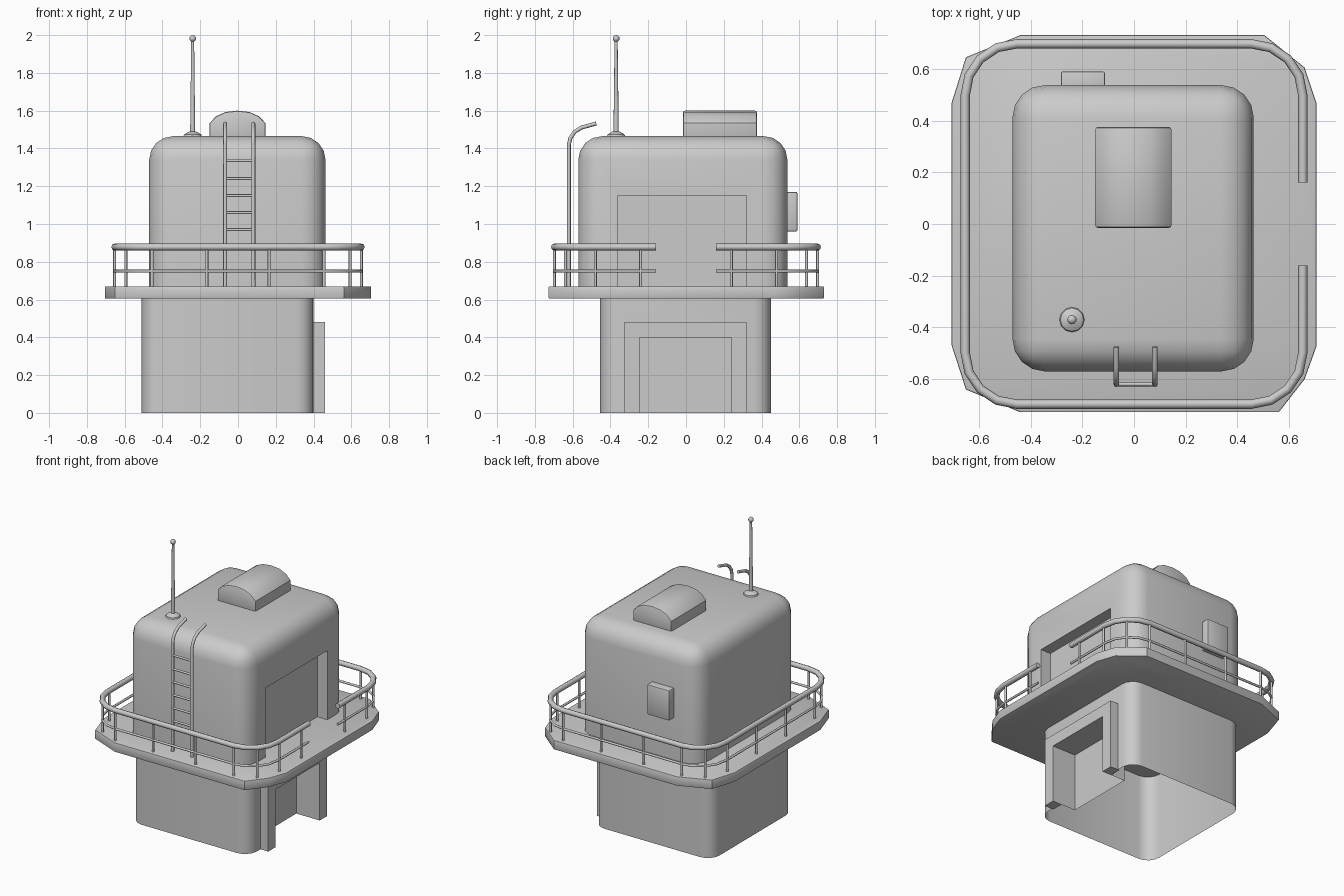
import bpy, bmesh, math
from mathutils import Vector

if "Cube" in bpy.data.objects:
    bpy.data.objects.remove(bpy.data.objects["Cube"])


def finish(name, bm, angle=35):
    bmesh.ops.recalc_face_normals(bm, faces=bm.faces)
    me = bpy.data.meshes.new(name)
    bm.to_mesh(me)
    bm.free()
    ob = bpy.data.objects.new(name, me)
    bpy.context.collection.objects.link(ob)
    smooth(ob, angle)
    return ob


def smooth(ob, angle=35):
    bpy.ops.object.select_all(action='DESELECT')
    ob.select_set(True)
    bpy.context.view_layer.objects.active = ob
    bpy.ops.object.shade_smooth_by_angle(angle=math.radians(angle))


def box(name, lo, hi, bevel=0, segs=2, pick=None):
    """Box between two corners; pick chooses which edges get bevelled."""
    bm = bmesh.new()
    bmesh.ops.create_cube(bm, size=1)
    for v in bm.verts:
        v.co = Vector([lo[i] if v.co[i] < 0 else hi[i] for i in range(3)])
    if bevel:
        edges = [e for e in bm.edges if pick is None or pick(e)]
        bmesh.ops.bevel(bm, geom=edges, offset=bevel, segments=segs, profile=0.5, affect='EDGES')
    return finish(name, bm)


def prism(name, pts, direction, bevel=0):
    """Extrude a closed outline along a direction."""
    bm = bmesh.new()
    face = bm.faces.new([bm.verts.new(p) for p in pts])
    out = bmesh.ops.extrude_face_region(bm, geom=[face], use_keep_orig=True)
    bmesh.ops.translate(bm, vec=direction, verts=[g for g in out['geom'] if isinstance(g, bmesh.types.BMVert)])
    if bevel:
        bmesh.ops.recalc_face_normals(bm, faces=bm.faces)
        sharp = [e for e in bm.edges if e.calc_face_angle(0) > 1.2]
        bmesh.ops.bevel(bm, geom=sharp, offset=bevel, segments=2, profile=0.5, affect='EDGES')
    return finish(name, bm)


def tube(name, paths, radius, res=2):
    cu = bpy.data.curves.new(name, 'CURVE')
    cu.dimensions = '3D'
    cu.bevel_depth = radius
    cu.bevel_resolution = res
    cu.use_fill_caps = True
    for path in paths:
        sp = cu.splines.new('POLY')
        sp.points.add(len(path) - 1)
        for p, co in zip(sp.points, path):
            p.co = (*co, 1)
    ob = bpy.data.objects.new(name, cu)
    bpy.context.collection.objects.link(ob)
    bpy.ops.object.select_all(action='DESELECT')
    ob.select_set(True)
    bpy.context.view_layer.objects.active = ob
    bpy.ops.object.convert(target='MESH')
    smooth(bpy.context.view_layer.objects.active, 50)


def cut(ob, lo, hi):
    cutter = box("cutter", lo, hi)
    cutter.hide_render = True
    mod = ob.modifiers.new("cut", 'BOOLEAN')
    mod.operation = 'DIFFERENCE'
    mod.solver = 'EXACT'
    mod.object = cutter
    bpy.ops.object.select_all(action='DESELECT')
    ob.select_set(True)
    bpy.context.view_layer.objects.active = ob
    bpy.ops.object.modifier_apply(modifier=mod.name)
    bpy.data.objects.remove(cutter)
    smooth(ob)


def upright(e):
    a, b = e.verts
    return abs(a.co.z - b.co.z) > 0.1


# Lower body with doorway recess, open underneath
base = box("lower_body", (-0.51, -0.455, 0), (0.40, 0.45, 0.62), 0.09, 4, upright)
cut(base, (0.28, -0.245, -0.2), (0.7, 0.24, 0.40))
bm = bmesh.new()
bm.from_mesh(base.data)
under = [f for f in bm.faces if all(v.co.z < 0.001 for v in f.verts)]
bmesh.ops.delete(bm, geom=under, context='FACES')
bm.to_mesh(base.data)
bm.free()

# Door frame
frame = [(-0.325, 0), (-0.325, 0.48), (0.32, 0.48), (0.32, 0),
         (0.24, 0), (0.24, 0.40), (-0.245, 0.40), (-0.245, 0)]
prism("door_frame", [(0.39, y, z) for y, z in frame], (0.07, 0, 0))

# Deck
deck = [(0.705, 0.47), (0.66, 0.605), (0.505, 0.73), (-0.44, 0.73), (-0.65, 0.645), (-0.705, 0.47),
        (-0.705, -0.47), (-0.65, -0.64), (-0.44, -0.728), (0.56, -0.728), (0.66, -0.6), (0.705, -0.475)]
prism("deck", [(x, y, 0.605) for x, y in deck], (0, 0, 0.065), 0.006)

# Upper cabin with wide doorway recess
cabin = box("upper_cabin", (-0.47, -0.57, 0.66), (0.463, 0.537, 1.465), 0.125, 4,
            lambda e: max(v.co.z for v in e.verts) > 1)
cut(cabin, (0.385, -0.36, 0.5), (0.7, 0.32, 1.15))

# Back wall box
box("wall_box", (-0.283, 0.50, 0.96), (-0.112, 0.59, 1.17), 0.008)

# Roof vent with arched top
vent = [(-0.15, 1.44), (-0.15, 1.535), (-0.115, 1.571), (-0.065, 1.593), (-0.003, 1.60),
        (0.06, 1.593), (0.11, 1.571), (0.145, 1.535), (0.145, 1.44)]
prism("roof_vent", [(x, -0.015, z) for x, z in vent], (0, 0.39, 0), 0.01)


# Antenna: base disc, tapering mast and tip ball
def cone(name, r1, r2, z1, z2, n=10):
    bm = bmesh.new()
    bmesh.ops.create_cone(bm, cap_ends=True, segments=n, radius1=r1, radius2=r2, depth=z2 - z1)
    bmesh.ops.translate(bm, vec=(-0.24, -0.37, (z1 + z2) / 2), verts=bm.verts)
    finish(name, bm, 45)


cone("antenna_base", 0.052, 0.045, 1.455, 1.474, 12)
cone("antenna_collar", 0.045, 0.018, 1.474, 1.49, 12)
cone("antenna_mast", 0.014, 0.008, 1.48, 1.98)
bm = bmesh.new()
bmesh.ops.create_uvsphere(bm, u_segments=10, v_segments=8, radius=0.018)
bmesh.ops.translate(bm, vec=(-0.24, -0.37, 1.982), verts=bm.verts)
finish("antenna_tip", bm, 60)

# Ladder
side = [(-0.62, 0.66), (-0.62, 1.42), (-0.612, 1.455), (-0.59, 1.487), (-0.555, 1.51), (-0.475, 1.532)]
tube("ladder_rails", [[(x, y, z) for y, z in side] for x in (-0.068, 0.081)], 0.0105)
tube("ladder_rungs", [[(-0.068, -0.62, z), (0.081, -0.62, z)]
                      for z in (0.88, 0.97, 1.06, 1.15, 1.24, 1.335)], 0.0075)


# Guard rail around the deck with a gap on the right
def rail_path(z, hx=0.653, hy=0.697, r=0.2, n=4):
    pts = [(hx, 0.16, z)]
    for k, (sx, sy) in enumerate([(1, 1), (-1, 1), (-1, -1), (1, -1)]):
        for i in range(n + 1):
            a = math.radians(90 * k + 90 * i / n)
            pts.append((sx * (hx - r) + r * math.cos(a), sy * (hy - r) + r * math.sin(a), z))
    return pts + [(hx, -0.16, z)]


tube("hand_rail", [rail_path(0.878)], 0.018)
tube("middle_rail", [rail_path(0.75)], 0.008)
posts = [(sx * x, sy * y) for x, y in ((0.165, 0.697), (0.455, 0.697), (0.594, 0.638), (0.653, 0.48))
         for sx in (-1, 1) for sy in (-1, 1)]
posts += [(-0.653, -0.16), (-0.653, 0.16), (0.653, -0.24), (0.653, 0.24)]
tube("rail_posts", [[(x, y, 0.66), (x, y, 0.875)] for x, y in posts], 0.008)
